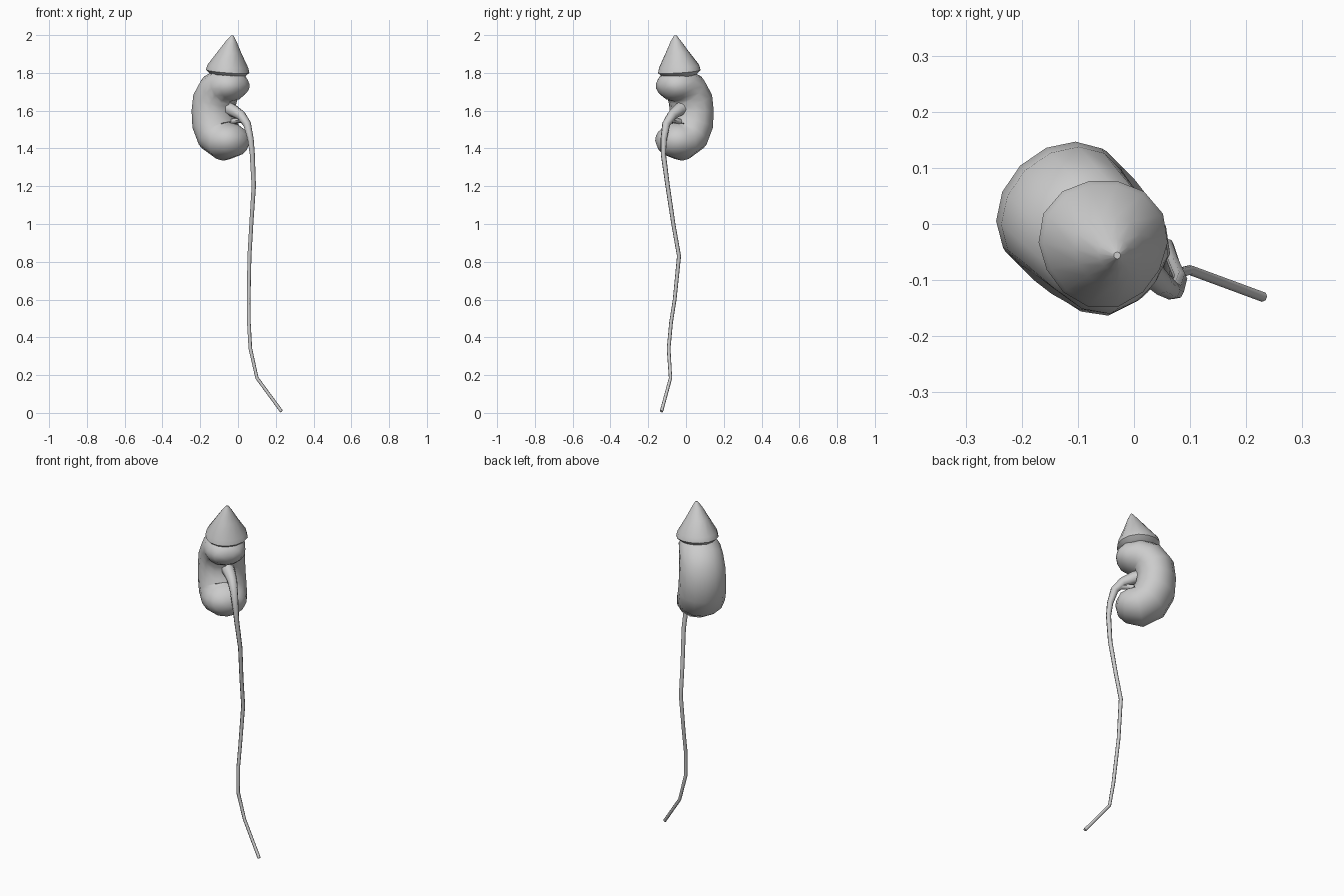
import bpy, bmesh, math
from mathutils import Vector

if "Cube" in bpy.data.objects:
    bpy.data.objects.remove(bpy.data.objects["Cube"])

S = math.sqrt(0.5)


def place(u, v, z):
    """u runs towards the back left, v towards the back right."""
    return Vector(((v - u) * S, (u + v) * S, z))


def loft(name, rings, angle=60):
    """Skin a list of equal-sized rings, closing both ends."""
    bm = bmesh.new()
    rows = [[bm.verts.new(p) for p in r] for r in rings]
    n = len(rows[0])
    for a, b in zip(rows, rows[1:]):
        for i in range(n):
            j = (i + 1) % n
            bm.faces.new((a[i], a[j], b[j], b[i]))
    bm.faces.new(rows[0])
    bm.faces.new(rows[-1])
    bmesh.ops.recalc_face_normals(bm, faces=bm.faces)
    me = bpy.data.meshes.new(name)
    bm.to_mesh(me)
    bm.free()
    ob = bpy.data.objects.new(name, me)
    bpy.context.collection.objects.link(ob)
    bpy.context.view_layer.objects.active = ob
    ob.select_set(True)
    bpy.ops.object.shade_smooth_by_angle(angle=math.radians(angle))
    ob.select_set(False)
    return ob


def tube(name, path, sides=7):
    """Round tube through (x, y, z, radius) points."""
    pts = [Vector(p[:3]) for p in path]
    rings = []
    ref = Vector((0.64, 0.77, 0))
    for i, p in enumerate(pts):
        t = (pts[min(i + 1, len(pts) - 1)] - pts[max(i - 1, 0)]).normalized()
        a = (ref - t * ref.dot(t)).normalized()
        b = t.cross(a)
        ring = []
        for k in range(sides):
            w = math.tau * k / sides
            ring.append(p + (a * math.cos(w) + b * math.sin(w)) * path[i][3])
        rings.append(ring)
    return loft(name, rings)


# Kidney body: bean swept along a C-shaped spine (u, z, in-plane radius, half width)
spine = [(-0.098, 1.46, 0.02, 0.03), (-0.08, 1.455, 0.06, 0.08),
         (-0.04, 1.447, 0.088, 0.11), (0.02, 1.437, 0.104, 0.125),
         (0.072, 1.468, 0.11, 0.13), (0.104, 1.53, 0.11, 0.13),
         (0.112, 1.6, 0.105, 0.128), (0.104, 1.66, 0.108, 0.125),
         (0.07, 1.71, 0.105, 0.12), (0.02, 1.737, 0.094, 0.115),
         (-0.04, 1.732, 0.08, 0.105), (-0.082, 1.728, 0.052, 0.075),
         (-0.098, 1.725, 0.018, 0.03)]
rings = []
for i, (u, z, r, w) in enumerate(spine):
    p, q = spine[max(i - 1, 0)], spine[min(i + 1, len(spine) - 1)]
    t = Vector((q[0] - p[0], q[1] - p[1])).normalized()
    ring = []
    for k in range(14):
        a = math.tau * k / 14
        c, s = r * math.cos(a), w * math.sin(a)
        ring.append(place(u + t.y * c, s - 0.07, z - t.x * c))
    rings.append(ring)
loft("kidney", rings, 80)

# Adrenal cap: leaning cone (radius, base height, centre x, centre y, tilt)
levels = [(0.07, 1.775, -0.055, -0.033, 0.10), (0.095, 1.79, -0.055, -0.033, 0.10),
          (0.115, 1.808, -0.055, -0.033, 0.10), (0.108, 1.835, -0.054, -0.034, 0.10),
          (0.062, 1.91, -0.045, -0.045, 0.08), (0.028, 1.968, -0.036, -0.053, 0.04),
          (0.006, 1.999, -0.03, -0.056, 0.0)]
rings = []
for r, z, cx, cy, tilt in levels:
    ring = []
    for k in range(14):
        a = math.tau * k / 14
        rr = r * (1 + 0.03 * math.sin(3 * a))
        x, y = rr * math.cos(a), rr * math.sin(a)
        ring.append((cx + x, cy + y, z + tilt * (y - x) * S))
    rings.append(ring)
loft("adrenal_cap", rings, 45)

# Ureter: long tube hanging from the hollow of the kidney
tube("ureter", [(-0.07, -0.01, 1.615, 0.042), (-0.03, -0.04, 1.603, 0.034),
                (0.015, -0.075, 1.575, 0.027), (0.047, -0.105, 1.53, 0.022),
                (0.066, -0.118, 1.45, 0.017), (0.075, -0.12, 1.37, 0.014),
                (0.083, -0.097, 1.2, 0.012), (0.07, -0.067, 1.0, 0.011),
                (0.06, -0.037, 0.83, 0.011), (0.056, -0.06, 0.6, 0.010),
                (0.057, -0.079, 0.48, 0.010), (0.065, -0.092, 0.34, 0.010),
                (0.1, -0.082, 0.185, 0.009), (0.23, -0.13, 0.008, 0.009)])

# Lower branch joining the ureter below the hollow
tube("lower_branch", [(-0.06, -0.005, 1.53, 0.02), (-0.02, -0.045, 1.545, 0.015),
                      (0.02, -0.08, 1.55, 0.015), (0.045, -0.104, 1.53, 0.015)], 6)
